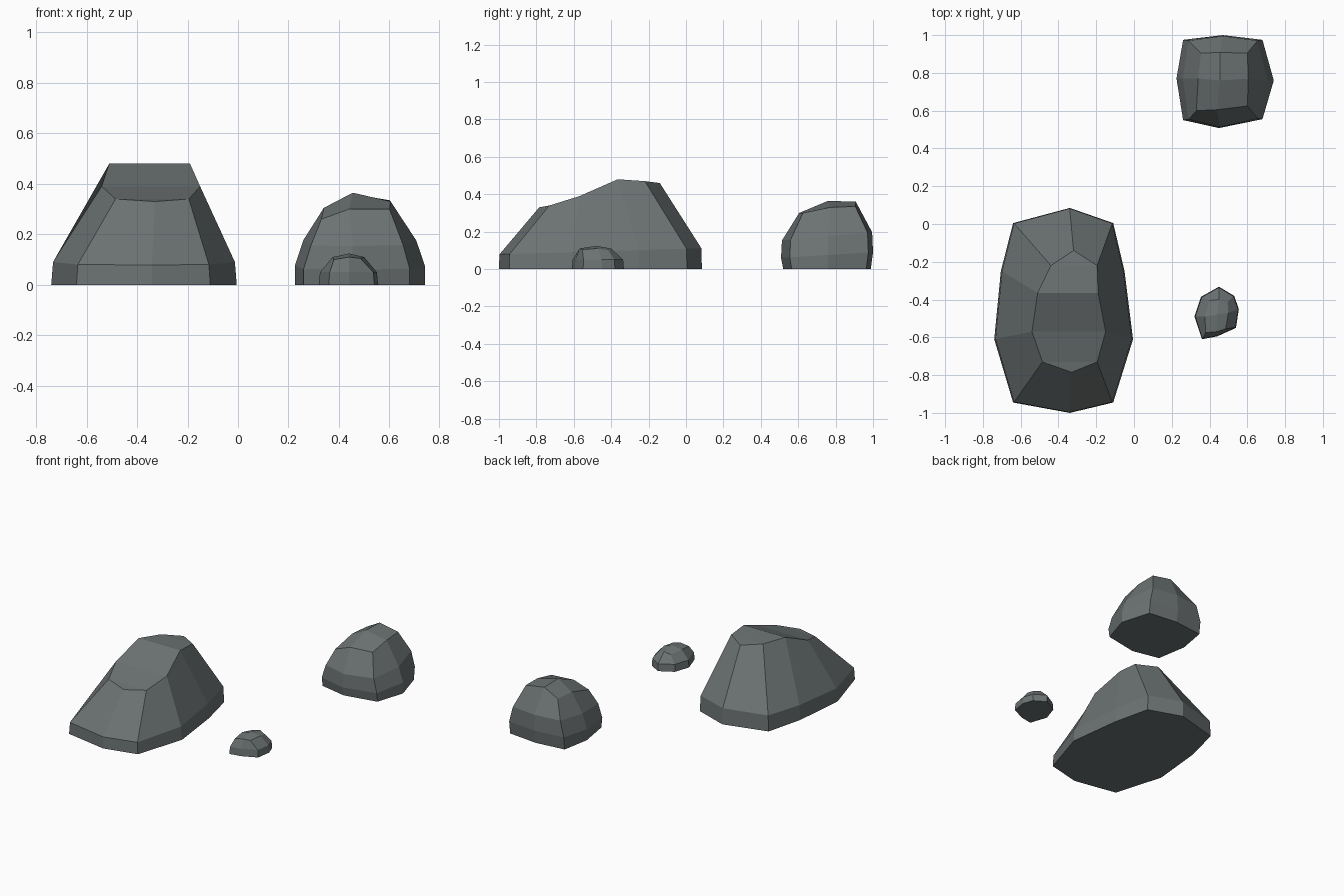
import bpy, bmesh

if "Cube" in bpy.data.objects:
    bpy.data.objects.remove(bpy.data.objects["Cube"])

mat = bpy.data.materials.new("stone_grey")
mat.diffuse_color = (0.15, 0.17, 0.17, 1)
mat.use_nodes = True
mat.node_tree.nodes["Principled BSDF"].inputs["Base Color"].default_value = mat.diffuse_color


def rock(name, outline, levels, crown, peak=None):
    """Loft an outline through levels (z, tilt, sx, sy) to a crown ring.
    Rings start at the back middle and run clockwise."""
    n = len(outline)
    xs, ys = [p[0] for p in outline], [p[1] for p in outline]
    cx, cy = (min(xs) + max(xs)) / 2, (min(ys) + max(ys)) / 2
    bm = bmesh.new()
    rings = [[bm.verts.new((cx + (x - cx) * sx, cy + (y - cy) * sy, z + tilt * (y - cy)))
              for x, y in outline] for z, tilt, sx, sy in levels]
    rings.append([bm.verts.new(p) for p in crown])
    bm.faces.new(rings[0])
    for a, b in zip(rings, rings[1:]):
        for i in range(n):
            j = (i + 1) % n
            bm.faces.new((a[i], a[j], b[j], b[i]))
    c = rings[-1]
    if peak:
        # four facets meeting at the peak
        v = bm.verts.new(peak)
        for i in range(0, n, 2):
            bm.faces.new((c[i], c[i + 1], c[(i + 2) % n], v))
    else:
        # strips across the crown
        bm.faces.new((c[0], c[1], c[-1]))
        for i in range(1, n // 2 - 1):
            bm.faces.new((c[i], c[i + 1], c[n - i - 1], c[n - i]))
        h = n // 2
        bm.faces.new((c[h - 1], c[h], c[h + 1]))
    bmesh.ops.recalc_face_normals(bm, faces=bm.faces)
    me = bpy.data.meshes.new(name)
    bm.to_mesh(me)
    bm.free()
    me.materials.append(mat)
    bpy.context.collection.objects.link(bpy.data.objects.new(name, me))


# large boulder
rock("large_boulder",
     [(-.34, .085), (-.11, .005), (-.05, -.25), (-.005, -.61), (-.11, -.945),
      (-.34, -1), (-.64, -.945), (-.74, -.61), (-.705, -.25), (-.64, .005)],
     [(0, 0, 1, 1), (.095, .03, .98, .995)],
     [(-.32, -.14, .46), (-.195, -.22, .47), (-.19, -.365, .48), (-.15, -.57, .39),
      (-.195, -.73, .34), (-.33, -.785, .33), (-.485, -.73, .34), (-.54, -.57, .39),
      (-.51, -.365, .48), (-.44, -.22, .47)])

# medium boulder
rock("medium_boulder",
     [(.47, 1), (.68, .975), (.74, .76), (.68, .555),
      (.45, .508), (.26, .55), (.225, .77), (.26, .975)],
     [(0, 0, 1, .95), (.075, .06, 1, 1), (.175, .09, .87, .98)],
     [(.455, .908, .36), (.6, .905, .335), (.605, .77, .33), (.6, .625, .30),
      (.44, .605, .30), (.33, .6, .26), (.34, .77, .305), (.355, .905, .305)],
     (.455, .76, .365))

# small stone
rock("small_stone",
     [(.45, -.332), (.53, -.38), (.555, -.45), (.54, -.55),
      (.44, -.595), (.36, -.61), (.32, -.49), (.355, -.385)],
     [(0, 0, 1, 1), (.05, 0, .96, .97)],
     [(.45, -.40, .11), (.495, -.415, .10), (.5, -.47, .11), (.485, -.555, .105),
      (.44, -.57, .11), (.38, -.575, .10), (.375, -.49, .11), (.4, -.405, .1)],
     (.44, -.48, .124))
